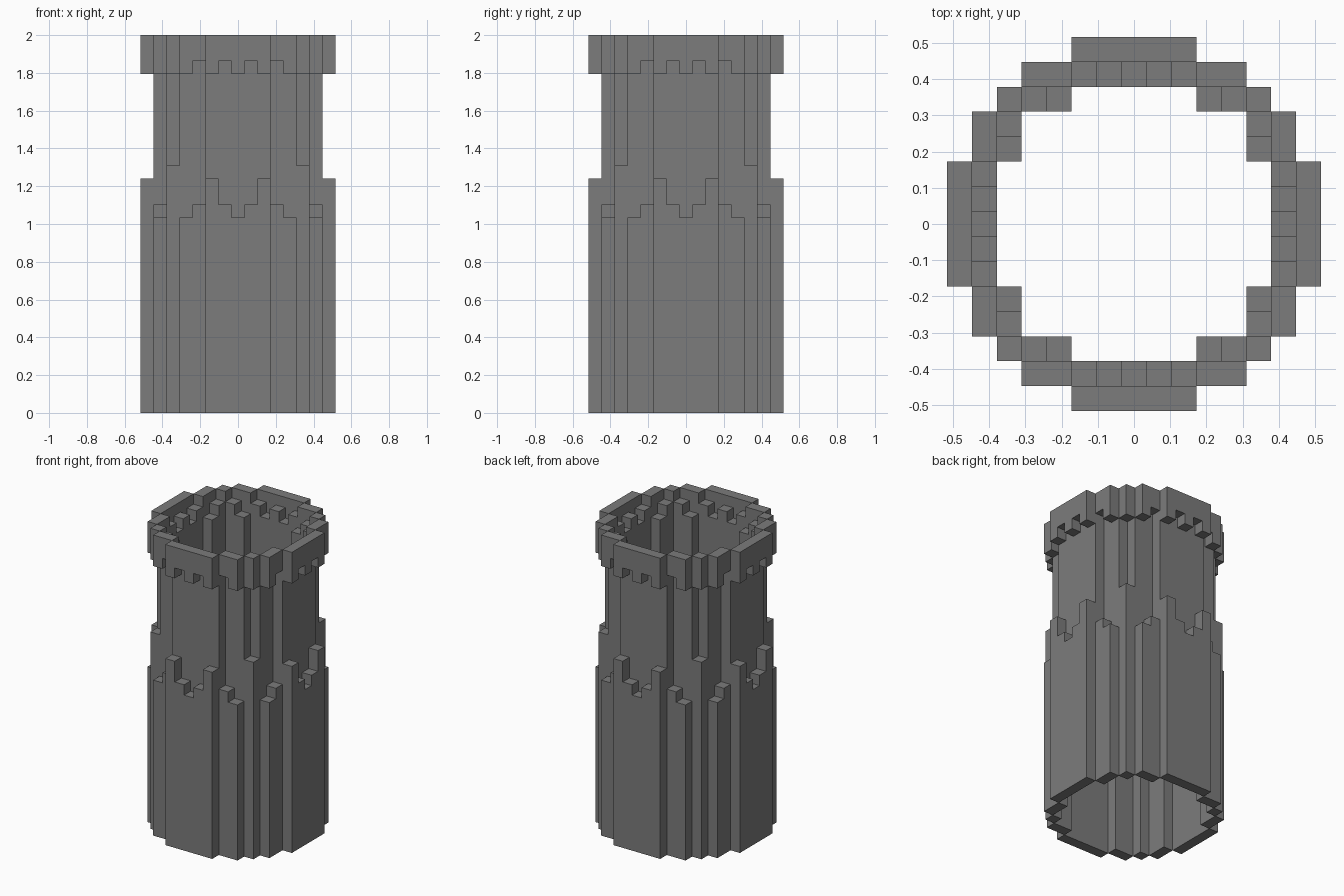
import bpy
import bmesh
from mathutils import Vector

if "Cube" in bpy.data.objects:
    bpy.data.objects.remove(bpy.data.objects["Cube"], do_unlink=True)

U = 2 / 29          # edge length of one block
TOP = 29            # tower height in blocks

stone = bpy.data.materials.new("grey stone")
stone.use_nodes = True
stone.diffuse_color = (0.2, 0.2, 0.2, 1)
stone.node_tree.nodes["Principled BSDF"].inputs["Base Color"].default_value = (0.2, 0.2, 0.2, 1)


def ring(octant):
    """Mirror the (x, y) cells of one eighth of a circle into the whole ring."""
    cells = set()
    for a, b in octant:
        for sx in (-1, 1):
            for sy in (-1, 1):
                cells |= {(sx * a, sy * b), (sx * b, sy * a)}
    return cells


def offset(cell):
    """Distance of a cell from the middle of its side of the ring."""
    return min(abs(cell[0]), abs(cell[1]))


outer = ring([(0, 7), (1, 7), (2, 7), (3, 6), (4, 6), (5, 5)])
inner = ring([(0, 6), (1, 6), (2, 6), (3, 5), (4, 5)])

# Ragged top of the lower wall, by distance from the middle of the side
base_top = [15, 16, 18, 16, 15, 19]

parts = {"lower_wall": set(), "upper_wall": set(), "battlement_rim": set()}
for c in outer:
    k = offset(c)
    parts["lower_wall"] |= {(*c, z) for z in range(base_top[k])}
    rim_bottom = 27 if k in (1, 3) else 26
    parts["battlement_rim"] |= {(*c, z) for z in range(rim_bottom, TOP)}
for c in inner:
    wall_top = 27 if offset(c) % 2 else 28
    parts["upper_wall"] |= {(*c, z) for z in range(14, wall_top)}

solid = set().union(*parts.values())


def add_blocks(name, blocks):
    """Skin a set of blocks, leaving out faces buried against other blocks."""
    bm = bmesh.new()
    for block in blocks:
        centre = Vector(block) + Vector((0, 0, 0.5))
        for axis in range(3):
            for sign in (-1, 1):
                n = Vector((0, 0, 0))
                n[axis] = sign
                if tuple(int(v) for v in Vector(block) + n) in solid:
                    continue
                s = Vector((0, 0, 0))
                s[(axis + 1) % 3] = 0.5
                t = n.cross(s)
                mid = centre + n / 2
                corners = (mid - s - t, mid + s - t, mid + s + t, mid - s + t)
                bm.faces.new([bm.verts.new(p * U) for p in corners])
    bmesh.ops.remove_doubles(bm, verts=bm.verts, dist=U / 100)
    mesh = bpy.data.meshes.new(name)
    bm.to_mesh(mesh)
    bm.free()
    mesh.materials.append(stone)
    bpy.context.collection.objects.link(bpy.data.objects.new(name, mesh))


for name, blocks in parts.items():
    add_blocks(name, blocks)
